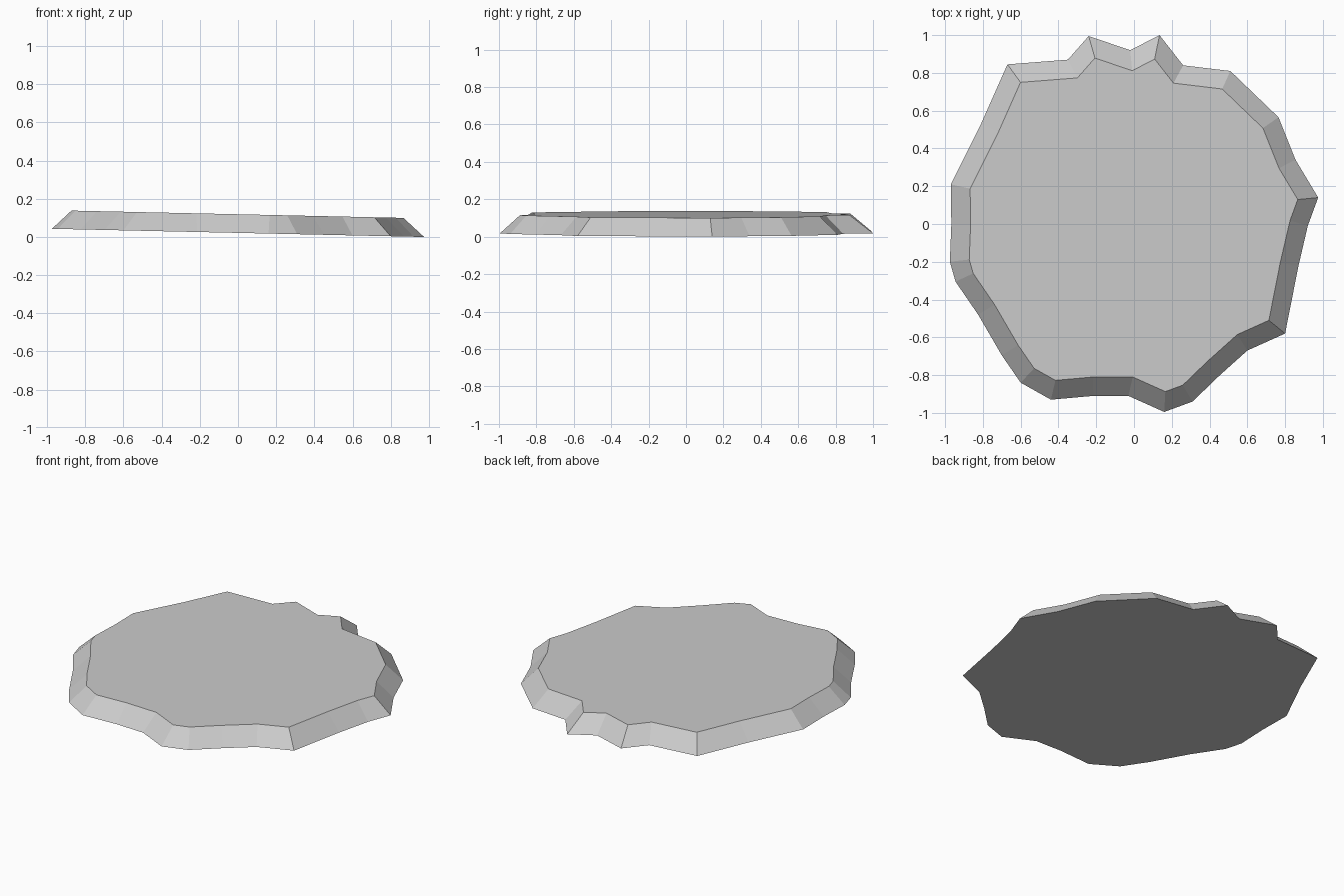
import bpy
import bmesh

cube = bpy.data.objects.get("Cube")
if cube:
    bpy.data.objects.remove(cube, do_unlink=True)

THICKNESS = 0.0975
BEVEL_WIDTH = 0.1
TILT = 0.022

# Ragged base outline, counter-clockwise from the back left corner
outline = [
    (-.67, .845), (-.81, .53), (-.97, .21), (-.967, 0), (-.975, -.2),
    (-.945, -.305), (-.825, -.48), (-.7, -.695), (-.6, -.84), (-.44, -.93),
    (-.215, -.91), (-.03, -.91), (.16, -.995), (.31, -.94), (.455, -.8),
    (.6, -.67), (.8, -.58), (.87, -.225), (.92, -.01), (.975, .14),
    (.855, .34), (.765, .565), (.51, .81), (.26, .84), (.135, 1),
    (-.02, .92), (-.24, .995), (-.35, .87),
]


def make_material(name, color):
    material = bpy.data.materials.new(name)
    material.use_nodes = True
    material.diffuse_color = color
    shader = material.node_tree.nodes["Principled BSDF"]
    shader.inputs["Base Color"].default_value = color
    return material


def build_slab(name, material):
    bm = bmesh.new()
    highest_x = max(x for x, y in outline)
    verts = [bm.verts.new((x, y, TILT * (highest_x - x))) for x, y in outline]

    # The top face is raised and inset evenly to form the sloping rim
    top = bm.faces.new(verts)
    bm.normal_update()
    bmesh.ops.inset_individual(
        bm, faces=[top], thickness=BEVEL_WIDTH, depth=THICKNESS,
        use_even_offset=True)

    # Flat underside
    bm.faces.new(list(reversed(verts)))
    bmesh.ops.recalc_face_normals(bm, faces=bm.faces[:])

    mesh = bpy.data.meshes.new(name)
    bm.to_mesh(mesh)
    bm.free()
    mesh.materials.append(material)
    slab = bpy.data.objects.new(name, mesh)
    bpy.context.collection.objects.link(slab)
    return slab


stone = make_material("light grey stone", (0.6, 0.6, 0.6, 1))
build_slab("stone_slab", stone)
